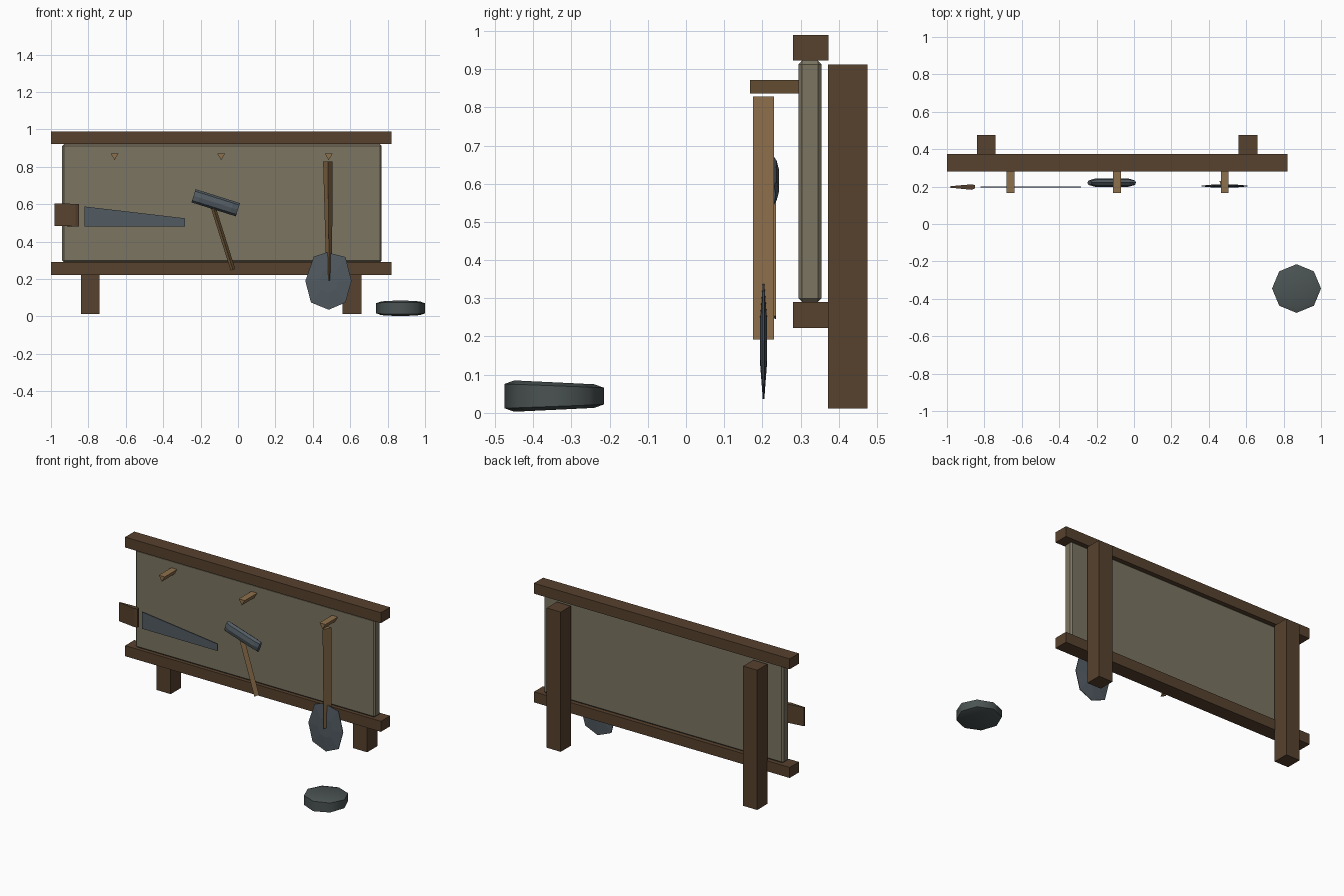
import bpy, bmesh, math
from mathutils import Vector

cube = bpy.data.objects.get("Cube")
if cube:
    bpy.data.objects.remove(cube, do_unlink=True)


def material(name, color):
    m = bpy.data.materials.new(name)
    m.use_nodes = True
    m.diffuse_color = (*color, 1)
    bsdf = m.node_tree.nodes["Principled BSDF"]
    bsdf.inputs["Base Color"].default_value = (*color, 1)
    bsdf.inputs["Roughness"].default_value = 0.8
    return m


DARK_WOOD = material("dark wood", (0.095, 0.054, 0.027))
LIGHT_WOOD = material("light wood", (0.27, 0.16, 0.07))
BOARD = material("weathered board", (0.2, 0.176, 0.122))
STEEL = material("steel", (0.083, 0.104, 0.121))
STONE = material("stone", (0.07, 0.086, 0.086))


def finish(name, bm, mat):
    bmesh.ops.recalc_face_normals(bm, faces=bm.faces)
    mesh = bpy.data.meshes.new(name)
    bm.to_mesh(mesh)
    bm.free()
    mesh.materials.append(mat)
    obj = bpy.data.objects.new(name, mesh)
    bpy.context.collection.objects.link(obj)
    return obj


def loft(name, rings, mat):
    """Skin a list of equal-length point rings and cap both ends."""
    bm = bmesh.new()
    loops = [[bm.verts.new(p) for p in ring] for ring in rings]
    n = len(loops[0])
    for a, b in zip(loops, loops[1:]):
        for i in range(n):
            j = (i + 1) % n
            bm.faces.new((a[i], a[j], b[j], b[i]))
    bm.faces.new(loops[0])
    bm.faces.new(loops[-1])
    return finish(name, bm, mat)


def box(name, x, y, z, mat, bevel=0):
    rings = [[(x[0], y[0], h), (x[1], y[0], h), (x[1], y[1], h), (x[0], y[1], h)] for h in z]
    obj = loft(name, rings, mat)
    if bevel:
        mod = obj.modifiers.new("edge", "BEVEL")
        mod.width = bevel
        mod.segments = 1
    return obj


def handle(name, top, bottom, w_top, w_bottom, y_front, y_back):
    """Three-sided stick with its ridge toward the front; ends are (x, z)."""
    d = (Vector(top) - Vector(bottom)).normalized()
    rings = []
    for (x, z), w in ((top, w_top), (bottom, w_bottom)):
        ox, oz = d.y * w / 2, -d.x * w / 2
        rings.append([(x - ox, y_back, z - oz), (x + ox, y_back, z + oz), (x, y_front, z)])
    return loft(name, rings, LIGHT_WOOD)


# Frame and board
for side, x in (("right", -0.79), ("left", 0.61)):
    box(side + "_post", (x - 0.05, x + 0.05), (0.372, 0.475), (0.012, 0.912), DARK_WOOD)
box("top_rail", (-1, 0.822), (0.28, 0.373), (0.922, 0.989), DARK_WOOD)
box("bottom_rail", (-1, 0.822), (0.28, 0.373), (0.222, 0.29), DARK_WOOD)
box("board", (-0.94, 0.768), (0.294, 0.355), (0.29, 0.922), BOARD, 0.01)

# Three-sided pegs, flat side up
for name, x in (("right", -0.66), ("middle", -0.09), ("left", 0.485)):
    loft(name + "_peg", [[(x - 0.021, y, 0.872), (x + 0.021, y, 0.872), (x, y, 0.836)]
                         for y in (0.167, 0.3)], LIGHT_WOOD)

# Shovel: lens-shaped blade with a ridged handle
handle("shovel_handle", (0.48, 0.828), (0.488, 0.192), 0.05, 0.03, 0.175, 0.231)
outline = [(0.475, 0.343), (0.575, 0.318), (0.607, 0.19), (0.575, 0.075),
           (0.485, 0.036), (0.39, 0.075), (0.36, 0.19), (0.405, 0.32)]
centre = Vector((0.485, 0.19))


def blade_ring(y, scale):
    pts = [centre + (Vector(p) - centre) * scale for p in outline]
    return [(p.x, y, p.y) for p in pts]


loft("shovel_blade", [blade_ring(0.194, 0.4), blade_ring(0.201, 1),
                      blade_ring(0.205, 1), blade_ring(0.212, 0.4)], STEEL)

# Hammer: flattened eight-sided head across a tapering handle
handle("hammer_handle", (-0.15, 0.64), (-0.027, 0.25), 0.026, 0.026, 0.205, 0.236)
tilt = math.radians(-17.5)
along = Vector((math.cos(tilt), 0, math.sin(tilt)))
across = Vector((-math.sin(tilt), 0, math.cos(tilt)))
head_rings = []
for t, s in ((-0.124, 0.6), (-0.09, 1), (0.09, 1), (0.124, 0.6)):
    mid = Vector((-0.119, 0.221, 0.608)) + along * t
    head_rings.append([mid + across * 0.037 * math.cos(a) + Vector((0, 0.023 * s * math.sin(a), 0))
                       for a in (math.tau * i / 8 for i in range(8))])
loft("hammer_head", head_rings, STEEL)

# Saw: thin tapering blade and wedge grip
loft("saw_blade", [[(-0.82, y, 0.588), (-0.283, y, 0.525), (-0.283, y, 0.48), (-0.82, y, 0.48)]
                   for y in (0.194, 0.201)], STEEL)
loft("saw_grip", [[(-0.982, 0.194, z + 0.003), (-0.87, 0.183, z), (-0.85, 0.19, z - 0.002),
                   (-0.85, 0.208, z - 0.002), (-0.87, 0.212, z), (-0.982, 0.202, z + 0.003)]
                  for z in (0.482, 0.602)], DARK_WOOD)

# Grinding stone: eight-sided disc, thicker toward the front
stone_rings = []
for side, half, scale in ((-1, 0.036, 0.8), (-1, 0.027, 1), (1, 0.027, 1), (1, 0.036, 0.8)):
    ring = []
    for i in range(8):
        a = math.tau * i / 8
        swell = 0.005 * -math.sin(a)
        ring.append((0.869 + 0.131 * scale * math.cos(a), -0.345 + 0.13 * scale * math.sin(a),
                     0.044 + side * (half + swell)))
    stone_rings.append(ring)
stone = loft("grinding_stone", stone_rings, STONE)
bpy.ops.object.select_all(action="DESELECT")
stone.select_set(True)
bpy.context.view_layer.objects.active = stone
bpy.ops.object.shade_smooth_by_angle(angle=math.radians(50))
